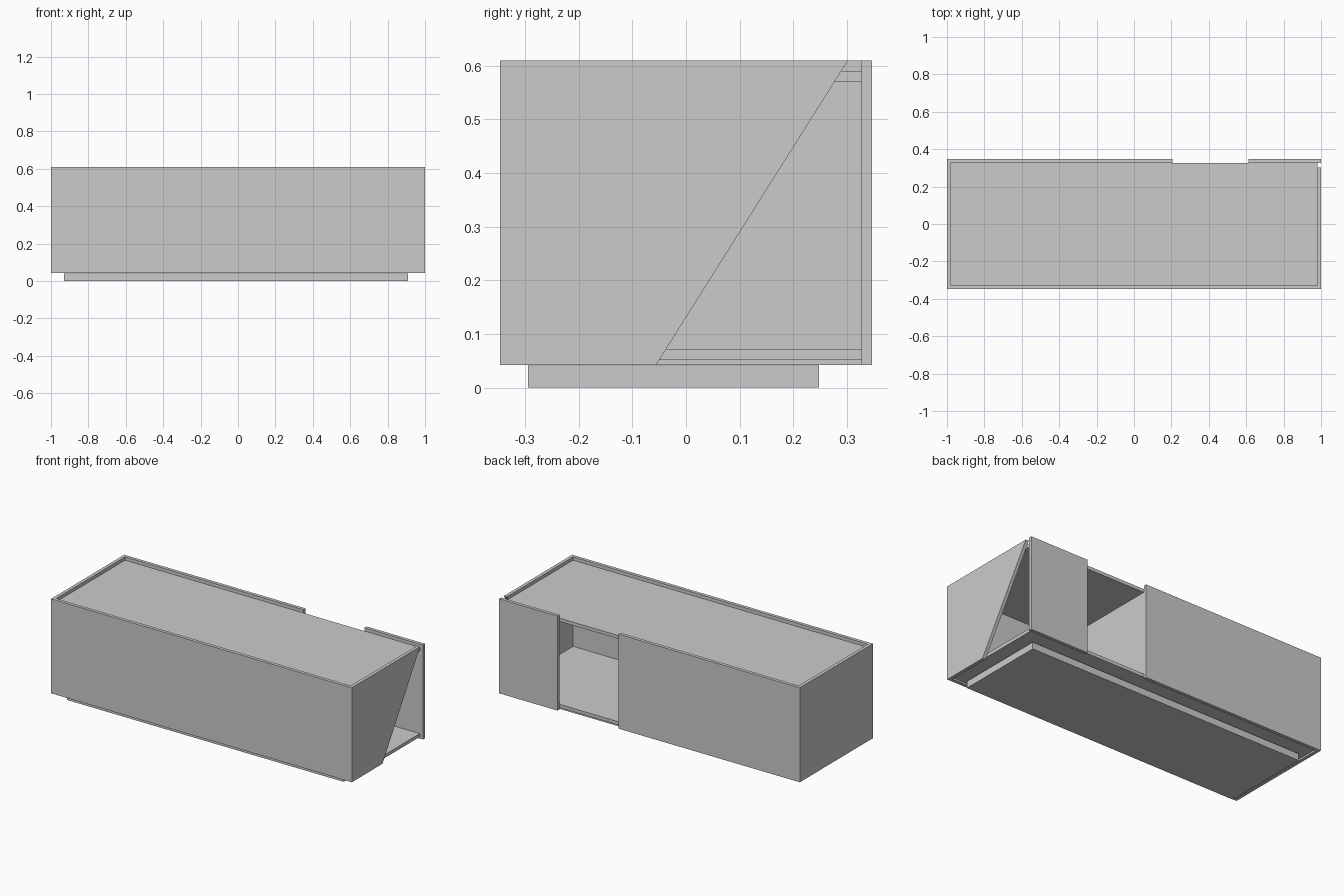
import bpy, bmesh

if "Cube" in bpy.data.objects:
    bpy.data.objects.remove(bpy.data.objects["Cube"])

X, Y = 1.0, 0.347        # outer half sizes
T = 0.02                 # board thickness
Z0, Z1 = 0.042, 0.61     # wall bottom and top


def prism(name, profile, x0, x1):
    """Extrude a (y, z) profile along x."""
    bm = bmesh.new()
    face = bm.faces.new([bm.verts.new((x0, y, z)) for y, z in profile])
    ext = bmesh.ops.extrude_face_region(bm, geom=[face])
    verts = [v for v in ext["geom"] if isinstance(v, bmesh.types.BMVert)]
    bmesh.ops.translate(bm, verts=verts, vec=(x1 - x0, 0, 0))
    bmesh.ops.recalc_face_normals(bm, faces=bm.faces)
    mesh = bpy.data.meshes.new(name)
    bm.to_mesh(mesh)
    bm.free()
    obj = bpy.data.objects.new(name, mesh)
    bpy.context.collection.objects.link(obj)
    return obj


def board(name, x0, x1, y0, y1, z0, z1):
    return prism(name, [(y0, z0), (y1, z0), (y1, z1), (y0, z1)], x0, x1)


# Outer walls, the back one split by a doorway
board("front_wall", -X, X, -Y, -Y + T, Z0, Z1)
board("left_wall", -X, -X + T, -Y + T, Y - T, Z0, Z1)
board("back_wall_long", -X, 0.207, Y - T, Y, Z0, Z1)
board("back_wall_short", 0.612, X, Y - T, Y, Z0, Z1)

# Right wall with a slanted rear edge
prism("right_wall", [(-Y + T, Z0), (-0.056, Z0), (0.302, Z1), (-Y + T, Z1)], X - T, X)

# Floor and roof boards set inside the walls
for name, z in (("floor", 0.052), ("roof", 0.57)):
    board(name, -X + T, X - T, -Y + T, Y - T, z, z + T)

# Inner partition beside the doorway
board("partition", 0.187, 0.207, -Y + T, Y - T, 0.072, 0.57)

# Recessed base slab
board("base_slab", -0.93, 0.908, -0.294, 0.248, 0.0, 0.041)
